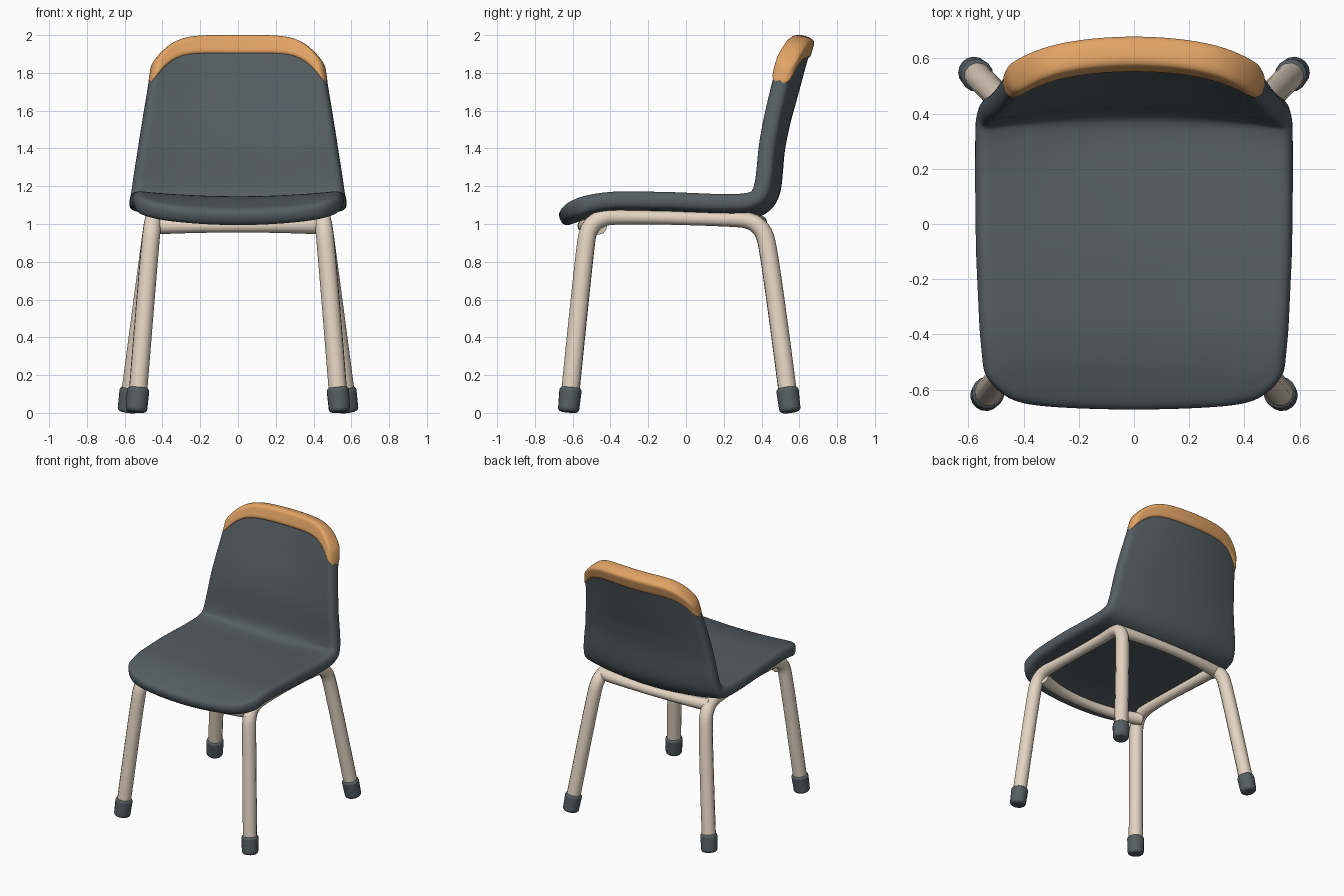
import bpy, math
from mathutils import Vector

if "Cube" in bpy.data.objects:
    bpy.data.objects.remove(bpy.data.objects["Cube"], do_unlink=True)


def make_material(name, rgb):
    mat = bpy.data.materials.new(name)
    mat.use_nodes = True
    mat.diffuse_color = (*rgb, 1)
    bsdf = mat.node_tree.nodes["Principled BSDF"]
    bsdf.inputs["Base Color"].default_value = (*rgb, 1)
    bsdf.inputs["Roughness"].default_value = 0.7
    return mat


GREY = make_material("slate grey", (0.09, 0.113, 0.124))
WOOD = make_material("warm orange", (0.76, 0.37, 0.13))
BEIGE = make_material("pale beige", (0.77, 0.66, 0.54))


def add_mesh(name, mesh, mat):
    obj = bpy.data.objects.new(name, mesh)
    bpy.context.scene.collection.objects.link(obj)
    mesh.materials.clear()
    mesh.materials.append(mat)
    mesh.shade_smooth()
    return obj


# Side profile of the shell's middle surface: y, z, half width, edge lift
PROFILE = [
    (-0.67, 1.025, 0.54, 0.03), (-0.6, 1.052, 0.54, 0.035), (-0.5, 1.082, 0.55, 0.035),
    (-0.38, 1.1, 0.562, 0.032), (-0.1, 1.098, 0.575, 0.03), (0.15, 1.083, 0.578, 0.035),
    (0.3, 1.07, 0.577, 0.05), (0.38, 1.078, 0.575, 0.06), (0.43, 1.112, 0.571, 0.062),
    (0.457, 1.175, 0.565, 0.06), (0.467, 1.28, 0.55, 0.055), (0.476, 1.4, 0.53, 0.055),
    (0.508, 1.55, 0.505, 0.06), (0.55, 1.7, 0.478, 0.068), (0.59, 1.85, 0.457, 0.07),
    (0.632, 1.997, 0.437, 0.06),
]
STEPS = [math.dist(a[:2], b[:2]) for a, b in zip(PROFILE, PROFILE[1:])]
LENGTH = sum(STEPS)


def shell_point(u, s):
    """Point on the shell at cross position u (-1..1) and profile length s."""
    i = 0
    while i < len(STEPS) - 1 and s > STEPS[i]:
        s -= STEPS[i]
        i += 1
    a, b = PROFILE[i], PROFILE[i + 1]
    f = s / STEPS[i]
    y, z, width, lift = (p + (q - p) * f for p, q in zip(a, b))
    ty, tz = (b[0] - a[0]) / STEPS[i], (b[1] - a[1]) / STEPS[i]
    lift *= u * u
    return (u * width, y - tz * lift, z + ty * lift)


def shell_part(name, start, end, rows, cols, thickness, mat):
    """Curved panel between two profile limits, thickened and rounded."""
    verts = []
    for r in range(rows + 1):
        for c in range(cols + 1):
            u = 2 * c / cols - 1
            verts.append(shell_point(u, start(u) + (end(u) - start(u)) * r / rows))
    n = cols + 1
    faces = [(r * n + c, r * n + c + 1, (r + 1) * n + c + 1, (r + 1) * n + c)
             for r in range(rows) for c in range(cols)]
    mesh = bpy.data.meshes.new(name)
    mesh.from_pydata(verts, [], faces)
    obj = add_mesh(name, mesh, mat)
    solid = obj.modifiers.new("thickness", "SOLIDIFY")
    solid.thickness, solid.offset = thickness, 0
    sub = obj.modifiers.new("rounding", "SUBSURF")
    sub.levels = sub.render_levels = 2
    return obj


def front_edge(u):
    return 0.045 * u ** 2 + 0.095 * u ** 10


def top_edge(u):
    return LENGTH - 0.025 * u ** 2 - 0.145 * u ** 6


# Seat and backrest in one shell, with a cap over the top edge
shell_part("seat_shell", front_edge, lambda u: top_edge(u) - 0.03, 32, 18, 0.094, GREY)
shell_part("backrest_cap", lambda u: LENGTH - 0.122 - 0.01 * u ** 2 - 0.175 * u ** 6,
           top_edge, 3, 18, 0.114, WOOD)


# Bent steel tubes
def tube(name, points, radius):
    curve = bpy.data.curves.new(name, "CURVE")
    curve.dimensions = "3D"
    curve.bevel_depth, curve.bevel_resolution = 1, 4
    curve.use_fill_caps = True
    spline = curve.splines.new("NURBS")
    spline.points.add(len(points) - 1)
    for p, (co, r) in zip(spline.points, zip(points, radius)):
        p.co, p.radius = (*co, 1), r
    spline.order_u, spline.use_endpoint_u, spline.resolution_u = 3, True, 8
    temp = bpy.data.objects.new(name, curve)
    bpy.context.scene.collection.objects.link(temp)
    graph = bpy.context.evaluated_depsgraph_get()
    mesh = bpy.data.meshes.new_from_object(temp.evaluated_get(graph))
    bpy.data.objects.remove(temp, do_unlink=True)
    bpy.data.curves.remove(curve)
    return add_mesh(name, mesh, BEIGE)


# Rubber foot following the slope of its leg
def foot(name, bottom, toward):
    axis = (Vector(toward) - Vector(bottom)).normalized()
    bpy.ops.mesh.primitive_cone_add(vertices=16, radius1=0.056, radius2=0.06, depth=0.132,
                                    location=Vector(bottom) + axis * 0.066)
    obj = bpy.context.object
    obj.name = name
    obj.rotation_mode = "QUATERNION"
    obj.rotation_quaternion = axis.to_track_quat("Z", "Y")
    obj.data.materials.append(GREY)
    bevel = obj.modifiers.new("soft rim", "BEVEL")
    bevel.width, bevel.segments, bevel.limit_method = 0.018, 3, "ANGLE"
    bpy.ops.object.shade_smooth_by_angle(angle=math.radians(50))


for side, s in (("left", 1), ("right", -1)):
    front_foot, back_foot = (s * 0.538, -0.623, 0.004), (s * 0.583, 0.552, 0.004)
    front_knee, back_knee = (s * 0.474, -0.543, 0.8), (s * 0.478, 0.45, 0.8)
    path = [Vector(front_foot).lerp(Vector(front_knee), 0.05), front_knee,
            (s * 0.45, -0.51, 1.037), (s * 0.44, -0.27, 1.037),
            (s * 0.44, 0.16, 1.026), (s * 0.45, 0.4, 1.022),
            back_knee, Vector(back_foot).lerp(Vector(back_knee), 0.05)]
    tube(side + "_leg_frame", path, [0.049, 0.049, 0.047, 0.036, 0.036, 0.047, 0.049, 0.049])
    foot("front_" + side + "_foot", front_foot, front_knee)
    foot("back_" + side + "_foot", back_foot, back_knee)

# Cross rails joining the two leg frames
for name, y, bow, z in (("front_rail", -0.46, -0.08, 0.99), ("back_rail", 0.36, 0.035, 1.008)):
    tube(name, [(-0.45, y, z), (-0.25, y + bow, z), (0.25, y + bow, z), (0.45, y, z)],
         [0.046, 0.035, 0.035, 0.046])
